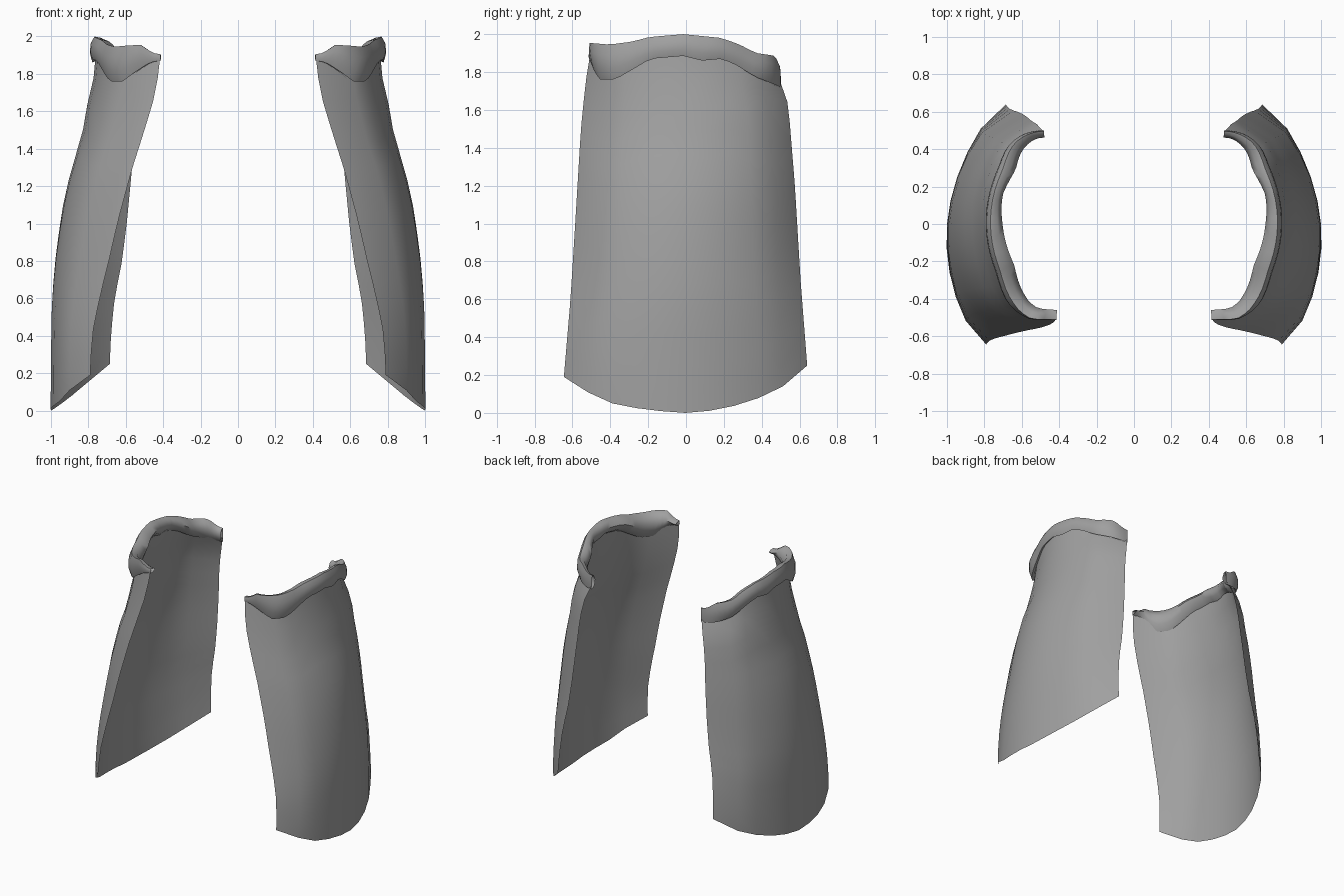
import bpy, math
from mathutils import Vector

if "Cube" in bpy.data.objects:
    bpy.data.objects.remove(bpy.data.objects["Cube"])

PANEL_ROWS = 14

grey = bpy.data.materials.new("mid grey")
grey.diffuse_color = (0.35, 0.35, 0.35, 1)
grey.use_nodes = True
grey.node_tree.nodes["Principled BSDF"].inputs["Base Color"].default_value = grey.diffuse_color


def interp(points, k):
    """Piecewise linear lookup in a short list of (key, value)."""
    if k <= points[0][0]:
        return points[0][1]
    for (a, va), (b, vb) in zip(points, points[1:]):
        if k <= b:
            return va + (vb - va) * (k - a) / (b - a)
    return points[-1][1]


# Edge and bulge outlines by height
FRONT_X = [(.19, .79), (.4, .78), (.6, .74), (.8, .69), (1, .645), (1.28, .57), (1.5, .5), (1.7, .44), (1.88, .415)]
BACK_X = [(.25, .685), (.4, .68), (.6, .66), (.8, .62), (1, .595), (1.28, .568), (1.5, .55), (1.65, .52), (1.85, .45)]
PEAK_X = [(0, 1), (.6, .995), (.87, .97), (1.1, .935), (1.3, .89), (1.46, .835), (1.62, .81), (1.75, .775), (1.9, .76)]
FRONT_Y = [(.19, -.645), (.6, -.61), (1, -.585), (1.5, -.555), (1.75, -.53), (1.9, -.505)]
BACK_Y = [(.25, .64), (.7, .605), (1.2, .575), (1.63, .54), (1.72, .505), (1.82, .48)]
# Lower hem, underside of the roll and crest of the roll, from front (0) to back (1)
HEM = [(0, .19), (.11, .1), (.2, .05), (.34, .015), (.5, 0), (.63, .015), (.77, .06), (.9, .14), (1, .25)]
FOLD = [(0, 1.87), (.03, 1.82), (.08, 1.76), (.16, 1.76), (.25, 1.82), (.33, 1.87), (.5, 1.885),
        (.6, 1.86), (.7, 1.87), (.77, 1.84), (.88, 1.77), (1, 1.72)]
CREST = [(0, 1.905), (.02, 1.955), (.13, 1.945), (.23, 1.96), (.32, 1.985), (.5, 2), (.7, 1.98),
         (.8, 1.945), (.88, 1.9), (.97, 1.885), (1, 1.83)]
# Roll thickness outside, lean of the crest, and roll thickness inside, front to back
OUTER = [(0, .2), (.04, .7), (.12, 1.4), (.25, 1), (.75, 1), (.9, 1.2), (.97, .7), (1, .2)]
LEAN = [(0, 0), (.03, .03), (.12, .015), (.25, 0), (.8, 0), (.93, .015), (1, 0)]
INNER = [(0, .9), (.1, 1.1), (.25, 1.4), (.5, 1.1), (.68, .75), (.85, 1.1), (1, .6)]


def ease(s):
    return (1 - math.cos(math.pi * s)) / 2


def wall(s, z):
    """Point of the curved wall at s (front to back) and height z."""
    t = ease(s)
    xf, xb = interp(FRONT_X, z), interp(BACK_X, z)
    yf, yb = interp(FRONT_Y, z), interp(BACK_Y, z)
    bulge = interp(PEAK_X, z) - (xf + xb) / 2
    power = .67 - .2 * min(z / 1.8, 1)
    arc = max(math.sin(math.pi * t), 0) ** power
    return Vector((xf + (xb - xf) * t + bulge * arc, yf + (yb - yf) * t, z))


def outward(s, z):
    d = wall(min(s + .03, 1), z) - wall(max(s - .03, 0), z)
    return Vector((d.y, -d.x, 0)).normalized()


def grid_object(name, rows):
    """Skin rows of points and mirror them to the other side."""
    n = len(rows[0])
    faces = [(r * n + c, r * n + c + 1, (r + 1) * n + c + 1, (r + 1) * n + c)
             for r in range(len(rows) - 1) for c in range(n - 1)]
    mesh = bpy.data.meshes.new(name)
    mesh.from_pydata([p for row in rows for p in row], [], faces)
    mesh.materials.append(grey)
    ob = bpy.data.objects.new(name, mesh)
    bpy.context.collection.objects.link(ob)
    ob.modifiers.new("mirror", 'MIRROR').use_mirror_merge = False
    bpy.ops.object.select_all(action='DESELECT')
    ob.select_set(True)
    bpy.context.view_layer.objects.active = ob
    bpy.ops.object.shade_smooth_by_angle(angle=math.radians(55))
    return ob


# Curved side panels: few even columns, as in a coarse sheet
panel_s = [math.acos(1 - 2 * i / 10) / math.pi for i in range(11)]
rows = []
for r in range(PANEL_ROWS + 1):
    v = r / PANEL_ROWS
    rows.append([wall(s, interp(HEM, ease(s)) * (1 - v) + (interp(FOLD, ease(s)) + .03) * v)
                 for s in panel_s])
grid_object("side_panels", rows)

# Rolled rim: (outward offset, height between fold and crest)
SECTION = [(0, .15), (.02, 0), (.03, .3), (.025, .7), (.005, 1), (-.03, .93), (-.055, .6), (-.04, .25), (-.005, 0)]
rim_s = [i / 32 for i in range(33)]
rows = []
for off, h in SECTION:
    row = []
    for s in rim_s:
        t = ease(s)
        low, top = interp(FOLD, t), interp(CREST, t)
        base = wall(s, min(low + .04, 1.88))
        width = off * interp(OUTER if off > 0 else INNER, t)
        p = base + outward(s, base.z) * (width + interp(LEAN, t) * h)
        p.z = low + (top - low) * h
        row.append(p)
    rows.append(row)
grid_object("rolled_rim", rows)
